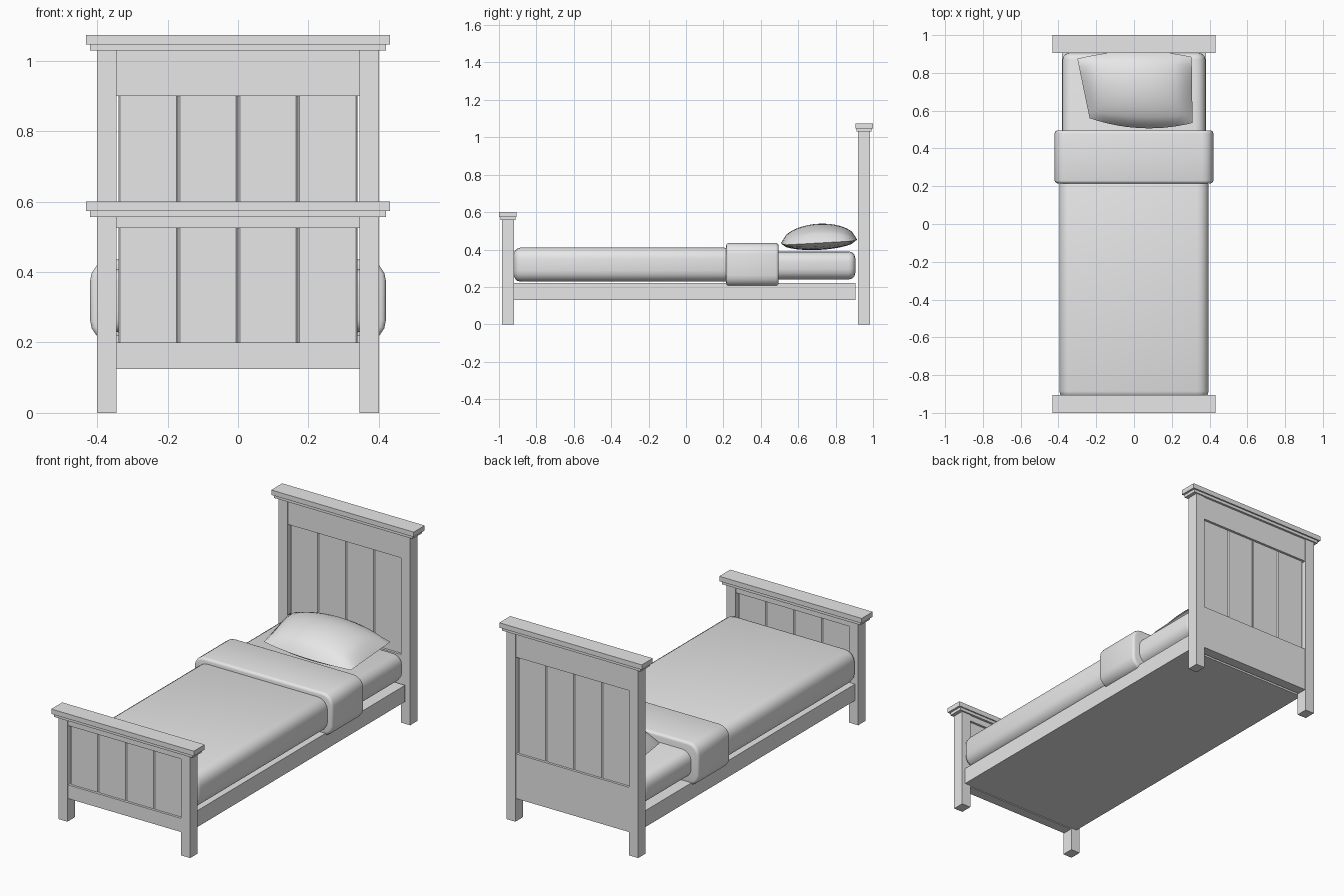
import bpy
import bmesh
from math import radians, sqrt

if "Cube" in bpy.data.objects:
    bpy.data.objects.remove(bpy.data.objects["Cube"], do_unlink=True)

grey = bpy.data.materials.new("plain light grey")
grey.use_nodes = True
grey.diffuse_color = (0.8, 0.8, 0.8, 1)
grey.node_tree.nodes["Principled BSDF"].inputs["Base Color"].default_value = (0.8, 0.8, 0.8, 1)


def finish(name, bm, smooth=False, angle=50):
    """Turn a bmesh into a named, coloured object."""
    bmesh.ops.recalc_face_normals(bm, faces=bm.faces)
    mesh = bpy.data.meshes.new(name)
    bm.to_mesh(mesh)
    bm.free()
    mesh.materials.append(grey)
    if smooth:
        mesh.shade_smooth()
        mesh.set_sharp_from_angle(angle=radians(angle))
    obj = bpy.data.objects.new(name, mesh)
    bpy.context.collection.objects.link(obj)
    return obj


def box_bm(xs, ys, zs):
    bm = bmesh.new()
    bmesh.ops.create_cube(bm, size=1)
    for v in bm.verts:
        v.co = [lo + (hi - lo) * (c + 0.5) for c, (lo, hi) in zip(v.co, (xs, ys, zs))]
    return bm


def box(name, xs, ys, zs):
    return finish(name, box_bm(xs, ys, zs))


def plank(name, xs, ys, zs):
    """Board whose upright edges are chamfered, leaving V grooves."""
    bm = box_bm(xs, ys, zs)
    edges = [e for e in bm.edges if abs(e.verts[0].co.z - e.verts[1].co.z) > 0.05]
    bmesh.ops.bevel(bm, geom=edges, offset=0.005, segments=1, affect='EDGES')
    return finish(name, bm)


def padded(name, xs, ys, zs, side, end, segments=4):
    """Soft block: long edges rounded by side, both ends by end."""
    bm = box_bm(xs, ys, zs)
    long_edges = [e for e in bm.edges if abs(e.verts[0].co.y - e.verts[1].co.y) > 0.05]
    bmesh.ops.bevel(bm, geom=long_edges, offset=side, segments=segments,
                    profile=0.5, affect='EDGES')
    rims = [e for e in bm.edges if abs(e.verts[0].co.y - e.verts[1].co.y) < 0.001]
    bmesh.ops.bevel(bm, geom=rims, offset=end, segments=3, profile=0.5, affect='EDGES')
    return finish(name, bm, smooth=True)


def end_board(name, s, top, panel_bottom, panel_top):
    """Panelled board at one end; s is +1 at the head and -1 at the foot."""
    def depth(a, b):
        return tuple(sorted((s * a, s * b)))

    for side, x in (("right", -0.3725), ("left", 0.3725)):
        box(f"{name}_{side}_post", (x - 0.0275, x + 0.0275), depth(0.92, 0.985), (0, top))
    box(f"{name}_bottom_rail", (-0.345, 0.345), depth(0.925, 0.98), (0.125, panel_bottom))
    box(f"{name}_top_rail", (-0.345, 0.345), depth(0.925, 0.98), (panel_top, top))
    for i in range(4):
        x = -0.34 + 0.17 * i
        plank(f"{name}_panel_{i + 1}", (x, x + 0.17), depth(0.938, 0.967),
              (panel_bottom - 0.01, panel_top + 0.01))
    # two-step moulding on top
    box(f"{name}_moulding", (-0.42, 0.42), depth(0.912, 0.992), (top, top + 0.016))
    box(f"{name}_cap", (-0.432, 0.432), depth(0.905, 1.0), (top + 0.016, top + 0.043))


end_board("headboard", 1, 1.03, 0.37, 0.9)
end_board("footboard", -1, 0.557, 0.2, 0.525)

# bed base and bedding
box("bed_base", (-0.38, 0.38), (-0.93, 0.905), (0.13, 0.22))
padded("mattress", (-0.378, 0.378), (-0.88, 0.905), (0.24, 0.39), 0.055, 0.035)
padded("blanket", (-0.395, 0.395), (-0.92, 0.24), (0.228, 0.41), 0.06, 0.035)
padded("blanket_fold", (-0.42, 0.42), (0.215, 0.495), (0.203, 0.435), 0.06, 0.015)


def pillow():
    n = 14
    bm = bmesh.new()
    # corners, front right to back left
    fr, fl, bl, br = (-0.235, 0.56), (0.31, 0.535), (0.305, 0.885), (-0.3, 0.875)
    for sign, height in ((1, 0.095), (-1, 0.045)):
        grid = []
        for j in range(n + 1):
            row = []
            for i in range(n + 1):
                s, t = i / n, j / n
                u, v = 2 * s - 1, 2 * t - 1
                x, y = [(1 - t) * ((1 - s) * fr[k] + s * fl[k])
                        + t * ((1 - s) * br[k] + s * bl[k]) for k in (0, 1)]
                y += (1 - u * u) * (0.035 * t - 0.04 * (1 - t))
                puff = sqrt((1 - u * u) * (1 - v * v)) ** 1.1
                z = 0.425 + 0.02 * t + 0.008 * (1 - u * u) + sign * height * puff
                row.append(bm.verts.new((x, y, z)))
            grid.append(row)
        for j in range(n):
            for i in range(n):
                bm.faces.new((grid[j][i], grid[j][i + 1], grid[j + 1][i + 1], grid[j + 1][i]))
    bmesh.ops.remove_doubles(bm, verts=bm.verts, dist=0.0005)
    return finish("pillow", bm, smooth=True, angle=60)


pillow()
